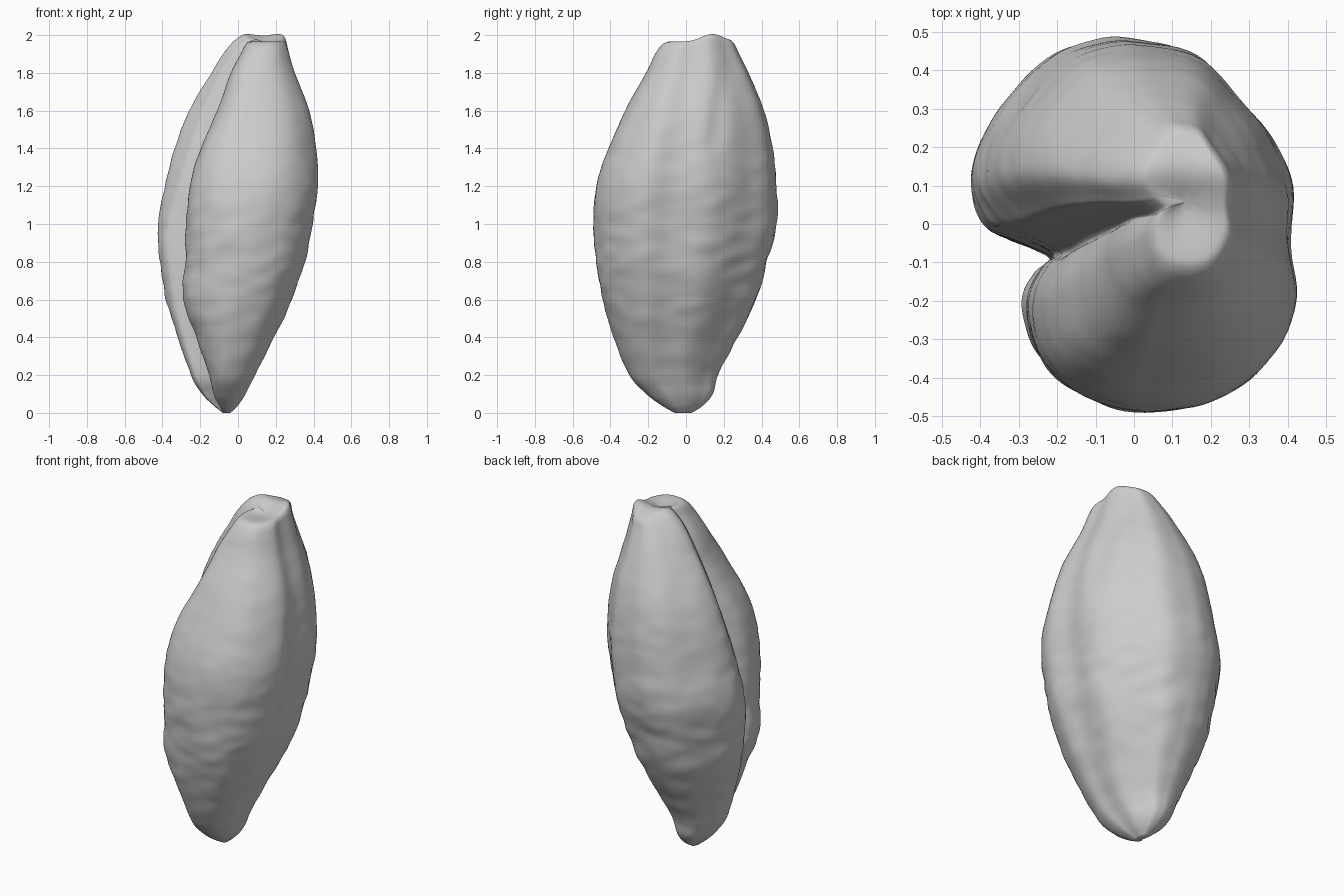
import bpy
import bmesh
import math
from mathutils import Vector, noise

# Remove the default object only
default = bpy.data.objects.get("Cube")
if default:
    bpy.data.objects.remove(default, do_unlink=True)

# Extents up the kernel: height, back lobe left, front lobe left, right, front, back
LEVELS = [
    (0, -.08, -.08, -.04, -.06, .03),
    (.04, -.13, -.1, 0, -.13, .09),
    (.1, -.19, -.13, .04, -.21, .14),
    (.2, -.25, -.15, .09, -.3, .17),
    (.4, -.32, -.22, .19, -.38, .27),
    (.6, -.38, -.29, .28, -.44, .37),
    (.8, -.41, -.28, .35, -.475, .43),
    (1, -.425, -.275, .39, -.49, .48),
    (1.2, -.39, -.245, .42, -.475, .475),
    (1.4, -.34, -.185, .41, -.41, .455),
    (1.6, -.26, -.1, .375, -.32, .41),
    (1.8, -.14, -.03, .3, -.215, .33),
    (1.9, -.06, .02, .27, -.165, .28),
    (1.955, .01, .05, .25, -.12, .25),
    (1.965, .05, .08, .22, -.07, .21),
    (1.95, .13, .13, .15, .04, .08),
]

# Cross-section in unit coordinates, with a crease between the two lobes
SECTION = [
    (.12, -1), (.5, -.95), (.78, -.79), (1, -.48), (.97, -.15), (.98, .2),
    (.88, .43), (.63, .69), (.36, .93), (0, 1), (-.25, .99), (-.52, .9),
    (-.78, .66), (-.94, .45), (-1, .23), (-.93, .04), (-.78, -.06),
    (-.68, -.14), (-.86, -.22), (-1, -.4), (-.9, -.65), (-.65, -.83), (-.3, -.94),
]


def resample(rows, steps, closed):
    """Smooth curve through rows of any width."""
    rows = [Vector(row) for row in rows]
    count = len(rows)

    def pick(index):
        return rows[index % count] if closed else rows[max(0, min(count - 1, index))]

    result = []
    for i in range(count if closed else count - 1):
        a, b, c, d = (pick(i + k) for k in (-1, 0, 1, 2))
        for step in range(steps):
            t = step / steps
            tangent_in, tangent_out = (c - a) / 2, (d - b) / 2
            ease = t * t * (3 - 2 * t)
            result.append(b.lerp(c, ease) + tangent_in * (t * (1 - t) ** 2)
                          - tangent_out * (t * t * (1 - t)))
    if not closed:
        result.append(rows[-1])
    return result


def clamp(value):
    return max(0.0, min(1.0, value))


def bell(value, centre, width):
    return math.exp(-((value - centre) / width) ** 2)


def surface_point(level, unit):
    """Place one section point at one level, with wrinkles and dents."""
    z, back_left, front_left, right, front, back = level
    u, v = unit
    # Upper part: squarer front lobe, and a rounder back lobe beside the crease
    upper = clamp((z - .9) * 2)
    swell = 1 + .15 * upper * max(0, -u) * max(0, -v)
    u, v = u * swell, v * swell
    if u < 0:
        u *= 1 - .12 * upper * bell(v, .02, .14)
    middle = (back_left + right) / 2
    left = back_left + (front_left - back_left) * clamp(-v * 6)
    x = middle + (u * (right - middle) if u > 0 else -u * (left - middle))
    y = (front + back) / 2 + v * (back - front) / 2
    outward = Vector((u, v, 0)).normalized()
    body = clamp(z * 4) * clamp((2 - z) * 4)
    # Fine crosswise wrinkles, stronger on the lower half, and broad lumps
    lower = bell(z, .75, .5)
    wrinkle = noise.noise(Vector((x * 8, y * 8, z * 15))) * (.003 + .005 * lower)
    lump = noise.noise(Vector((x * 5, y * 5, z * 3 + 7))) * .006
    # Slanting dent on the right flank
    dent = .02 * bell(y, .17 + (z - 1.55) * .1, .06) * bell(z, 1.55, .2) * clamp(u * 3)
    offset = outward * ((wrinkle + lump - dent) * body)
    # Raised tip of the back lobe
    tip = .04 * bell(y, .14, .08) * clamp((z - 1.8) * 7)
    return Vector((x, y, z + tip)) + offset


def build_kernel():
    section = resample(SECTION, 6, True)
    levels = resample(LEVELS, 8, False)
    bm = bmesh.new()
    rings = [[bm.verts.new(surface_point(level, unit)) for unit in section]
             for level in levels]
    size = len(section)
    for lower, upper in zip(rings, rings[1:]):
        for i in range(size):
            j = (i + 1) % size
            bm.faces.new((lower[i], lower[j], upper[j], upper[i]))
    # Close both ends with a fan
    for ring in (rings[0], rings[-1]):
        centre = sum((v.co for v in ring), Vector()) / size
        hub = bm.verts.new(centre)
        for i in range(size):
            bm.faces.new((ring[i], ring[(i + 1) % size], hub))
    bmesh.ops.recalc_face_normals(bm, faces=bm.faces)
    for face in bm.faces:
        face.smooth = True
    mesh = bpy.data.meshes.new("grain_kernel")
    bm.to_mesh(mesh)
    bm.free()
    kernel = bpy.data.objects.new("grain_kernel", mesh)
    bpy.context.collection.objects.link(kernel)
    return kernel


# Plain grey husk
husk = bpy.data.materials.new("husk_grey")
husk.use_nodes = True
grey = (.6, .6, .6, 1)
husk.diffuse_color = grey
husk.node_tree.nodes["Principled BSDF"].inputs["Base Color"].default_value = grey

kernel = build_kernel()
kernel.data.materials.append(husk)
